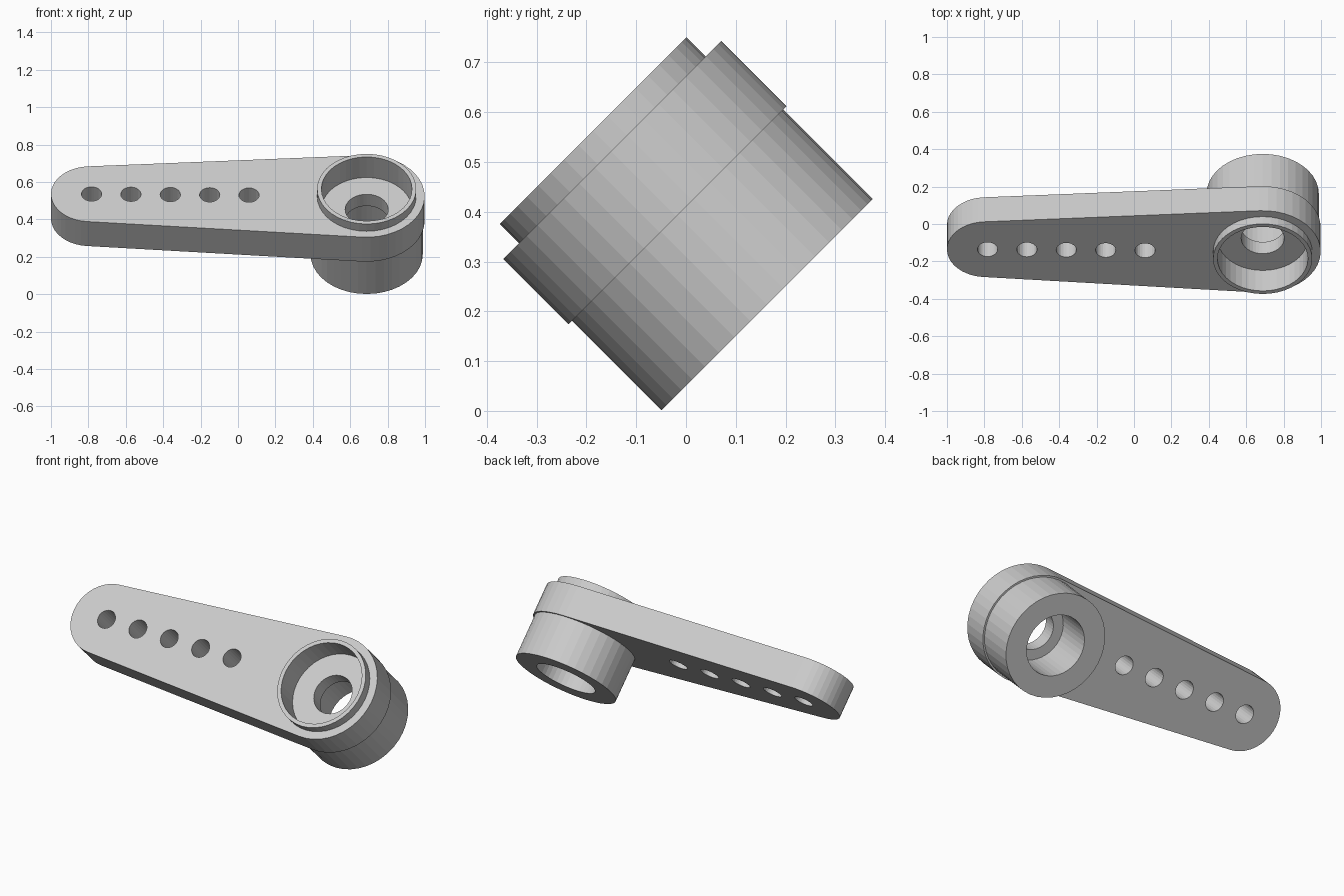
import bpy, bmesh
from math import pi, cos, sin, atan2, asin, hypot
from mathutils import Matrix

if "Cube" in bpy.data.objects:
    bpy.data.objects.remove(bpy.data.objects["Cube"])

TILT = Matrix.Rotation(pi / 4, 4, 'X')   # arm leans back 45 degrees
HUB, HUB_R = (0.688, 0.266), 0.310       # plate ends in the tilted plane
TIP, TIP_R = (-0.791, 0.283), 0.209
FRONT, BACK, TOP, BOTTOM = 0.475, 0.290, 0.530, 0.036


def arc(c, r, a0, a1, n):
    return [(c[0] + r * cos(a0 + (a1 - a0) * i / n),
             c[1] + r * sin(a0 + (a1 - a0) * i / n)) for i in range(n + 1)]


def prism(name, outline, n0, n1):
    """Extrude an outline from n0 to n1 along the tilted normal."""
    bm = bmesh.new()
    low = [bm.verts.new((x, v, n0)) for x, v in outline]
    high = [bm.verts.new((x, v, n1)) for x, v in outline]
    bm.faces.new(low[::-1])
    bm.faces.new(high)
    k = len(low)
    for i in range(k):
        j = (i + 1) % k
        bm.faces.new((low[i], low[j], high[j], high[i]))
    bm.transform(TILT)
    me = bpy.data.meshes.new(name)
    bm.to_mesh(me)
    bm.free()
    ob = bpy.data.objects.new(name, me)
    bpy.context.collection.objects.link(ob)
    return ob


def cylinder(name, c, r, n0, n1, sides=40):
    return prism(name, arc(c, r, 0, 2 * pi, sides)[:-1], n0, n1)


def combine(target, other, operation):
    mod = target.modifiers.new(operation, 'BOOLEAN')
    mod.operation, mod.solver, mod.object = operation, 'EXACT', other
    bpy.context.view_layer.objects.active = target
    bpy.ops.object.modifier_apply(modifier=mod.name)
    bpy.data.objects.remove(other)


# tapered plate: two round ends joined by tangent lines
dx, dv = HUB[0] - TIP[0], HUB[1] - TIP[1]
axis = atan2(dv, dx)
side = pi / 2 + asin((HUB_R - TIP_R) / hypot(dx, dv))
outline = (arc(HUB, HUB_R, axis - side, axis + side, 22)
           + arc(TIP, TIP_R, axis + side, axis + 2 * pi - side, 20))
arm = prism("servo_arm", outline, BACK, FRONT)

# raised front rim and rear hub
combine(arm, cylinder("rim", HUB, 0.265, 0.40, TOP), 'UNION')
combine(arm, cylinder("hub", HUB, 0.300, BOTTOM, 0.35), 'UNION')

# front recess, screw hole and rear bore
for r, n0, n1 in ((0.242, 0.375, 0.7), (0.115, 0.2, 0.45), (0.175, -0.1, 0.287)):
    combine(arm, cylinder("cutter", HUB, r, n0, n1), 'DIFFERENCE')

# row of linkage holes
for i in range(5):
    x = -0.783 + 0.2105 * i
    hole = cylinder("cutter", (x, 0.283 - 0.0021 * i), 0.054, 0.2, 0.6, 24)
    combine(arm, hole, 'DIFFERENCE')
